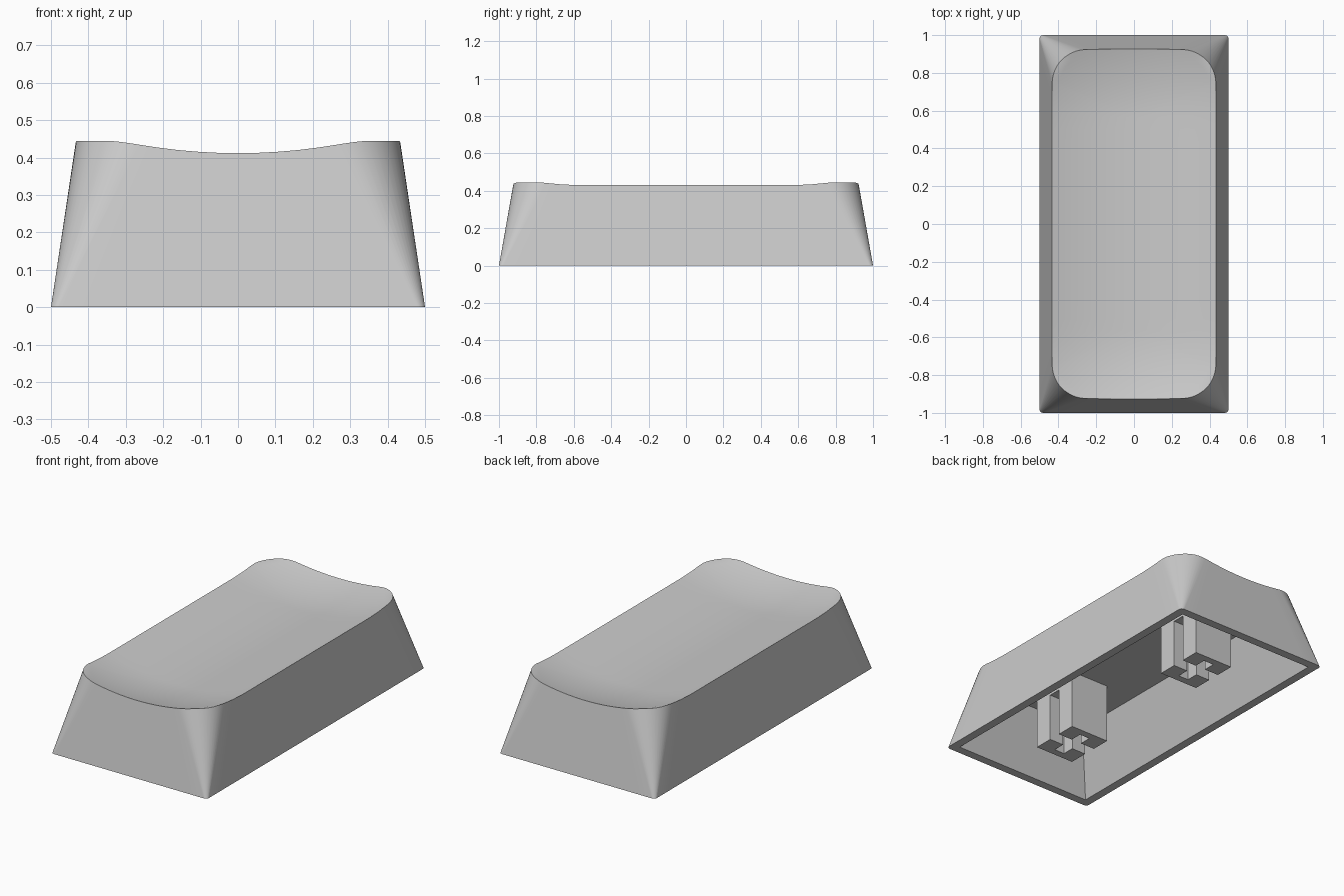
import bpy, bmesh, math
from mathutils import Vector

cube = bpy.data.objects.get("Cube")
if cube:
    bpy.data.objects.remove(cube, do_unlink=True)

HEIGHT = 0.445
CEILING = 0.347
SOCKET = 0.28    # depth of the cross-shaped socket
SPINE = 0.56     # half length of the straight part of the dish

grey = bpy.data.materials.new("warm_grey_plastic")
grey.use_nodes = True
grey.diffuse_color = (0.6, 0.6, 0.6, 1)
grey.node_tree.nodes["Principled BSDF"].inputs["Base Color"].default_value = (0.6, 0.6, 0.6, 1)


def rounded_rect(hx, hy, r, arc=12, short=10, long=18):
    """Outline points, counter-clockwise, the same count for every size."""
    pts = []
    corners = [(1, 1), (-1, 1), (-1, -1), (1, -1)]
    arcs = []
    for i, (sx, sy) in enumerate(corners):
        c = Vector((sx * (hx - r), sy * (hy - r)))
        angles = [math.pi / 2 * (i + k / arc) for k in range(arc + 1)]
        arcs.append([c + r * Vector((math.cos(a), math.sin(a))) for a in angles])
    for i in range(4):
        pts += arcs[i]
        start, end = arcs[i][-1], arcs[(i + 1) % 4][0]
        n = short if i % 2 == 0 else long
        pts += [start.lerp(end, k / n) for k in range(1, n)]
    return pts


def spine_point(p):
    return Vector((0, max(-SPINE, min(SPINE, p.y))))


def dish(p):
    """Height of the scooped top: a long hollow with rounded ends."""
    d = (p - spine_point(p)).length
    return min(HEIGHT, 0.366 + 0.34 * d * d)


def finish(bm, name):
    bmesh.ops.remove_doubles(bm, verts=bm.verts, dist=1e-5)
    bmesh.ops.recalc_face_normals(bm, faces=bm.faces)
    mesh = bpy.data.meshes.new(name)
    bm.to_mesh(mesh)
    bm.free()
    mesh.materials.append(grey)
    obj = bpy.data.objects.new(name, mesh)
    bpy.context.collection.objects.link(obj)
    return obj


def box(name, yc, size, z0, z1):
    bm = bmesh.new()
    bmesh.ops.create_cube(bm, size=1)
    bmesh.ops.scale(bm, verts=bm.verts, vec=(size[0], size[1], z1 - z0))
    bmesh.ops.translate(bm, verts=bm.verts, vec=(0, yc, (z0 + z1) / 2))
    return finish(bm, name)


def activate(obj):
    bpy.ops.object.select_all(action='DESELECT')
    obj.select_set(True)
    bpy.context.view_layer.objects.active = obj


# Cap shell: ceiling, inner wall, rim, outer wall, then rings into the dish
bm = bmesh.new()
foot = rounded_rect(0.5, 1.0, 0.02)
crown = rounded_rect(0.433, 0.921, 0.175)
# the sloping wall is trimmed where it meets the dish
edge = [f.lerp(c, dish(c) / HEIGHT) for f, c in zip(foot, crown)]
rings = [
    [(*p, CEILING) for p in rounded_rect(0.318, 0.819, 0)],
    [(*p, 0) for p in rounded_rect(0.45, 0.95, 0)],
    [(*p, 0) for p in foot],
]
STEPS = 24
for k in range(STEPS + 1):
    ring = [p.lerp(spine_point(p), k / STEPS) for p in edge]
    rings.append([(*p, dish(p)) for p in ring])
verts = [[bm.verts.new(co) for co in ring] for ring in rings]
for a, b in zip(verts, verts[1:]):
    for i in range(len(a)):
        j = (i + 1) % len(a)
        bm.faces.new((a[i], a[j], b[j], b[i]))
bm.faces.new(verts[0])
shell = finish(bm, "cap_shell")
activate(shell)
bpy.ops.object.shade_smooth_by_angle(angle=math.radians(30))

# Stems: blocks under the ceiling with a blind cross-shaped socket
for name, yc in (("front_stem", -0.529), ("back_stem", 0.529)):
    stem = box(name, yc, (0.25, 0.299), 0, CEILING + 0.002)
    activate(stem)
    for bar in ((0.3, 0.074), (0.066, 0.216)):
        cutter = box("socket_cutter", yc, bar, -0.1, SOCKET)
        cutter.hide_render = True
        cut = stem.modifiers.new("socket", 'BOOLEAN')
        cut.operation = 'DIFFERENCE'
        cut.solver = 'EXACT'
        cut.object = cutter
        bpy.ops.object.modifier_apply(modifier=cut.name)
        bpy.data.objects.remove(cutter, do_unlink=True)
